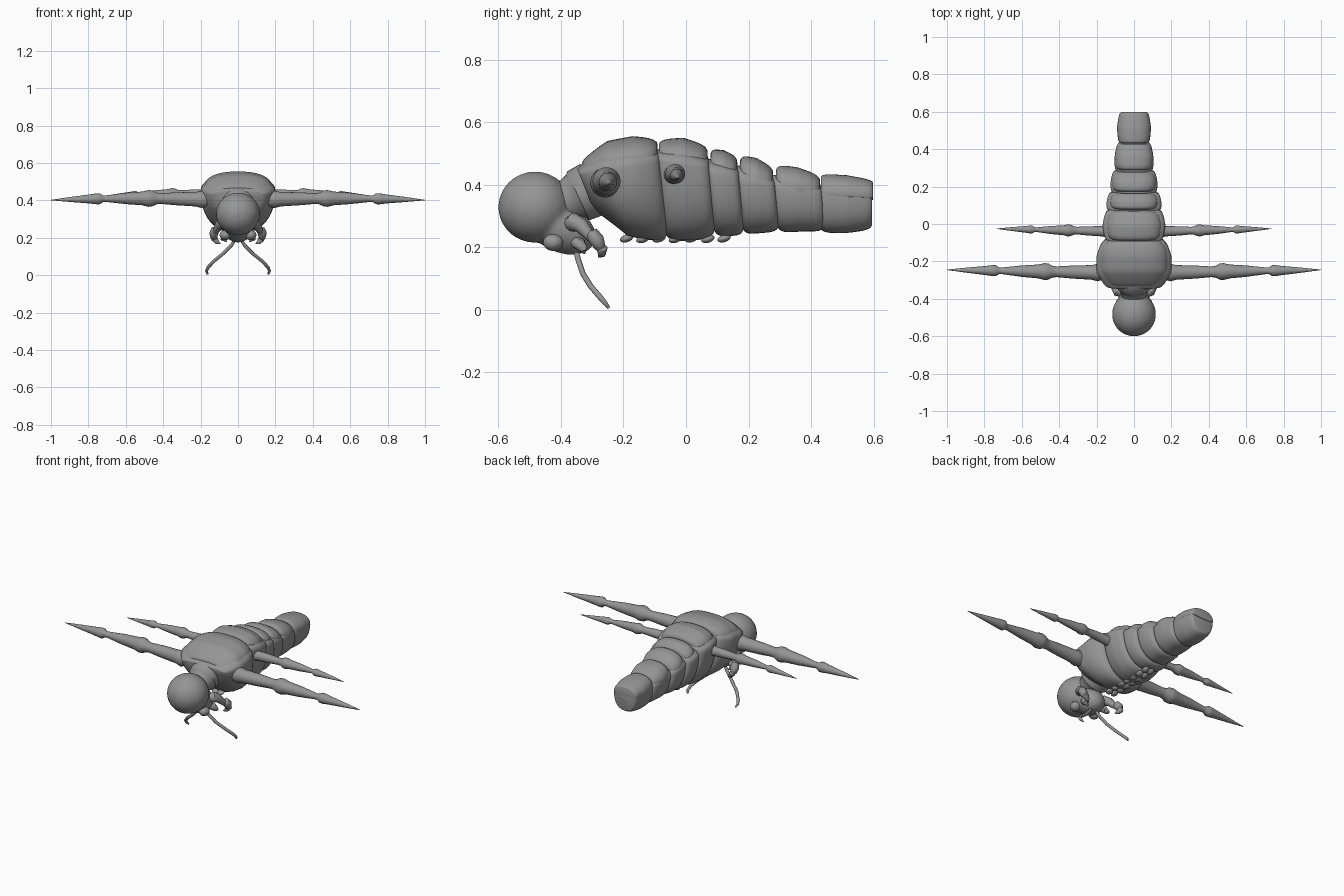
import bpy, bmesh, math
from mathutils import Vector

cube = bpy.data.objects.get("Cube")
if cube:
    bpy.data.objects.remove(cube, do_unlink=True)

shell = bpy.data.materials.new("shell grey")
shell.use_nodes = True
GREY = (0.3, 0.3, 0.3, 1)
shell.diffuse_color = GREY
shell.node_tree.nodes["Principled BSDF"].inputs["Base Color"].default_value = GREY


def finish(name, bm, angle=50):
    """Turn a bmesh into a smooth shaded object."""
    bmesh.ops.recalc_face_normals(bm, faces=bm.faces)
    mesh = bpy.data.meshes.new(name)
    bm.to_mesh(mesh)
    bm.free()
    mesh.materials.append(shell)
    ob = bpy.data.objects.new(name, mesh)
    bpy.context.collection.objects.link(ob)
    bpy.ops.object.select_all(action='DESELECT')
    ob.select_set(True)
    bpy.context.view_layer.objects.active = ob
    bpy.ops.object.shade_smooth_by_angle(angle=math.radians(angle))
    return ob


def loft(bm, rings):
    """Skin a row of equal closed rings and cap both ends."""
    rows = [[bm.verts.new(p) for p in ring] for ring in rings]
    n = len(rows[0])
    for a, b in zip(rows, rows[1:]):
        for i in range(n):
            j = (i + 1) % n
            bm.faces.new((a[i], a[j], b[j], b[i]))
    bm.faces.new(rows[0])
    return bm.faces.new(rows[-1])


def lerp_table(table, t):
    """Smoothly read a row of evenly spaced values at t in 0..1."""
    s = t * (len(table) - 1)
    i = min(int(s), len(table) - 2)
    f = s - i
    return table[i] * (1 - f) + table[i + 1] * f


def section(y, seam, width, up, down, shear, n=40):
    """Rounded cross-section with different heights above and below the seam."""
    ring = []
    for k in range(n):
        a = math.tau * k / n
        c, s = math.cos(a), math.sin(a)
        x = width * math.copysign(abs(c) ** 0.85, c)
        z = (up if s > 0 else down) * math.copysign(abs(s) ** 0.85, s)
        ring.append(Vector((x, y - shear * z, seam + z)))
    return ring


def barrel(bm, y0, y1, seam, width, top, bottom, shear, edge, steps=18):
    """One bulging ring of shell; top and bottom are absolute heights."""
    rings = []
    for k in range(steps + 1):
        t = (1 - math.cos(math.pi * k / steps)) / 2
        e = edge + (1 - edge) * (1 - abs(2 * t - 1) ** 5) ** 0.5
        z = lerp_table(seam, t)
        rings.append(section(y0 + (y1 - y0) * t, z, lerp_table(width, t) * e,
                             (lerp_table(top, t) - z) * e,
                             (z - lerp_table(bottom, t)) * e, lerp_table(shear, t)))
    return loft(bm, rings)


def tube(bm, points, radii, n=14):
    """Round tube of varying radius through a list of points."""
    pts = [Vector(p) for p in points]
    rings = []
    for i, p in enumerate(pts):
        d = (pts[min(i + 1, len(pts) - 1)] - pts[max(i - 1, 0)]).normalized()
        u = d.cross(Vector((0.13, 0.31, 0.94))).normalized()
        v = d.cross(u)
        rings.append([p + radii[i] * (u * math.cos(math.tau * k / n) + v * math.sin(math.tau * k / n))
                      for k in range(n)])
    loft(bm, rings)


def ball(bm, centre, radii, tilt=0):
    """Ellipsoid, tilted in the side plane."""
    new = bmesh.ops.create_uvsphere(bm, u_segments=28, v_segments=18, radius=1)["verts"]
    c, s = math.cos(tilt), math.sin(tilt)
    for v in new:
        x, y, z = (a * r for a, r in zip(v.co, radii))
        v.co = Vector((x, c * y - s * z, s * y + c * z)) + Vector(centre)


# Body: (front y, back y, seam, lower widths, plate widths, top heights, bottom heights)
SEGMENTS = [
    ("thorax_front", -0.34, -0.085, (.43, .47), (.16, .2, .2, .175), (.145, .185, .185, .17), (.485, .54, .555, .55), (.31, .235, .21)),
    ("thorax_rear", -0.095, 0.075, (.475, .45), (.155, .168, .155), (.14, .15, .135), (.545, .55, .525), (.22, .22, .23)),
    ("abdomen_1", 0.07, 0.17, (.435, .42), (.148, .146, .135), (.125, .13, .12), (.515, .51, .49), (.235, .235, .24)),
    ("abdomen_2", 0.165, 0.285, (.41, .39), (.125, .125, .115), (.115, .12, .108), (.495, .485, .455), (.24, .245, .25)),
    ("abdomen_3", 0.28, 0.435, (.385, .365), (.104, .104, .092), (.1, .104, .09), (.465, .455, .43), (.245, .25, .25)),
]
for name, y0, y1, seam, low, plate, top, bottom in SEGMENTS:
    shear = (-0.4, -0.12, -0.12) if name == "thorax_front" else (-0.1, -0.1)
    bm = bmesh.new()
    barrel(bm, y0, y1, seam, low, [t - 0.03 for t in top], bottom, [-s for s in shear], 0.82)
    finish(name + "_body", bm)
    bm = bmesh.new()
    barrel(bm, y0 + 0.008, y1 - 0.006, [s + 0.006 for s in seam], plate, top,
           [s - 0.01 for s in seam], (0, 0), 0.72)
    finish(name + "_back_plate", bm)

# Tail: last segment with a hollow square-ended opening
bm = bmesh.new()
end = barrel(bm, 0.43, 0.595, (.365, .36), (.085, .09, .08), (.405, .4), (.245, .245, .255), (0, 0), 0.85)
finish("tail_body", bm)
bm = bmesh.new()
end = barrel(bm, 0.432, 0.598, (.368, .36), (.085, .091, .08), (.435, .43, .415), (.355, .35), (0, 0), 0.85)
finish("tail_back_plate", bm)

# Head: sphere blended into a lower rear lobe
bm = bmesh.new()
ball(bm, (0, -0.483, 0.328), (0.118, 0.118, 0.114))
ball(bm, (0, -0.40, 0.262), (0.085, 0.118, 0.078), -0.45)
head = finish("head", bm, 180)
mod = head.modifiers.new("blend", 'REMESH')
mod.mode = 'VOXEL'
mod.voxel_size = 0.008
mod.use_smooth_shade = True
soft = head.modifiers.new("soften", 'SMOOTH')
soft.iterations = 10

# Neck with two stacked collars
bm = bmesh.new()
tube(bm, [(0, -0.43, 0.33), (0, -0.375, 0.35), (0, -0.35, 0.362), (0, -0.345, 0.364), (0, -0.3, 0.385)],
     [0.05, 0.07, 0.078, 0.086, 0.09], 28)
finish("neck", bm)

# Underside: row of small overlapping gill lobes
bm = bmesh.new()
for k in range(7):
    for x in (-0.018, 0.018):
        ball(bm, (x, -0.19 + 0.052 * k, 0.228 - 0.002 * (k % 2)), (0.02, 0.022, 0.012), 0.3)
finish("belly_lobes", bm)

# Limb profile: (share of length, share of thickness)
LIMB = [(0, .9), (.04, 1.15), (.08, .95), (.2, .85), (.3, .7), (.325, .75), (.355, 1.05), (.38, 1.1), (.42, .9),
        (.52, .75), (.655, .42), (.67, .46), (.69, .72), (.71, .72), (.75, .6), (.88, .32), (1, .03)]

for side, sx in (("left", 1), ("right", -1)):
    # Two long spear limbs on each side
    for name, x0, x1, y0, y1, z0, z1, r in (("front_limb", .16, 1, -.26, -.245, .405, .402, .041),
                                            ("rear_limb", .12, .735, -.04, -.025, .432, .42, .029)):
        bm = bmesh.new()
        pts = []
        for t, w in LIMB:
            bend = 0.012 * math.sin(math.pi * t)
            pts.append((sx * (x0 + (x1 - x0) * t), y0 + (y1 - y0) * t, z0 + (z1 - z0) * t + bend * 0.6))
        tube(bm, pts, [r * w for t, w in LIMB], 18)
        finish(f"{side}_{name}", bm)

    # Eye
    bm = bmesh.new()
    ball(bm, (sx * 0.068, -0.425, 0.215), (0.03, 0.032, 0.027))
    finish(f"{side}_eye", bm, 180)

    # Jointed mouth arm ending in a small claw
    bm = bmesh.new()
    tube(bm, [(sx * .06, -.375, .275), (sx * .085, -.36, .28), (sx * .1, -.335, .268), (sx * .118, -.308, .236),
              (sx * .122, -.3, .225)], [.02, .03, .024, .017, .012])
    tube(bm, [(sx * .118, -.312, .238), (sx * .124, -.298, .238), (sx * .13, -.285, .222), (sx * .128, -.275, .2),
              (sx * .124, -.272, .192)], [.012, .024, .024, .018, .01])
    tube(bm, [(sx * .13, -.275, .208), (sx * .125, -.268, .195), (sx * .112, -.27, .178), (sx * .095, -.28, .168)],
         [.012, .018, .013, .002])
    finish(f"{side}_mouth_arm", bm)

    # Small jaw beside the mouth
    bm = bmesh.new()
    tube(bm, [(sx * .05, -.36, .22), (sx * .075, -.34, .21), (sx * .08, -.33, .195), (sx * .06, -.325, .18)],
         [.018, .02, .015, .003])
    finish(f"{side}_jaw", bm)

    # Long thin feeler
    bm = bmesh.new()
    tube(bm, [(sx * .01, -.355, .2), (sx * .035, -.345, .16), (sx * .08, -.33, .115), (sx * .13, -.305, .075),
              (sx * .162, -.275, .04), (sx * .168, -.26, .022), (sx * .162, -.247, .006)],
         [.008, .009, .009, .009, .009, .008, .005], 10)
    finish(f"{side}_feeler", bm)
